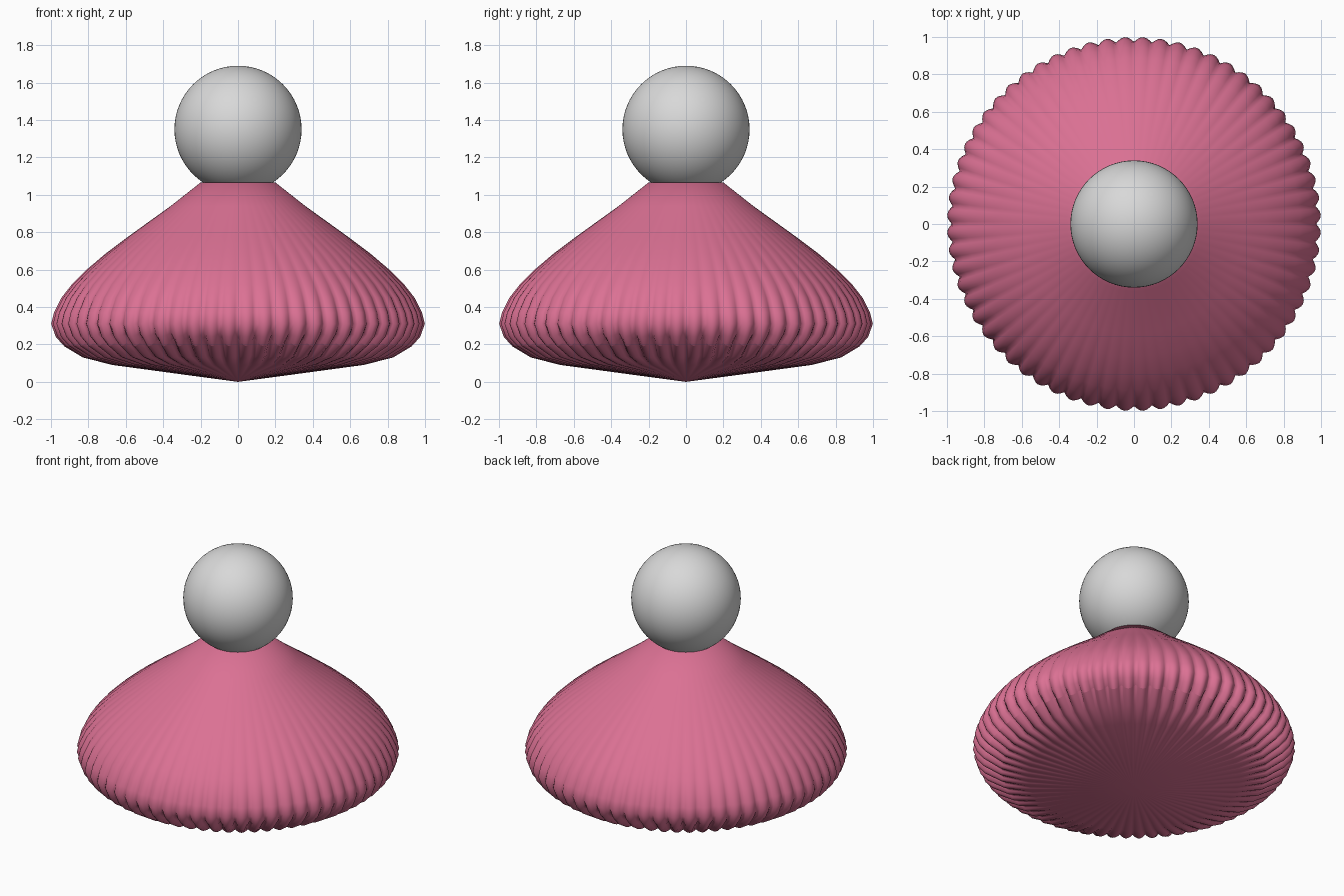
import bpy, bmesh, math

cube = bpy.data.objects.get("Cube")
if cube:
    bpy.data.objects.remove(cube, do_unlink=True)


def make_material(name, rgb):
    mat = bpy.data.materials.new(name)
    mat.use_nodes = True
    mat.diffuse_color = (*rgb, 1)
    mat.node_tree.nodes["Principled BSDF"].inputs["Base Color"].default_value = (*rgb, 1)
    return mat


pink = make_material("rose pink", (0.71, 0.165, 0.295))
grey = make_material("light grey", (0.69, 0.69, 0.69))

RIBS = 64      # pleats around the rim
STEPS = 6      # segments per pleat
COUNT = RIBS * STEPS

# Profile rows: radius, height, pleat depth, lift of the groove
PROFILE = [
    (0.30, 0.04, 0.010, 0), (0.67, 0.09, 0.020, 0), (0.83, 0.13, 0.028, 0.01),
    (0.93, 0.19, 0.035, 0.045),
    (0.975, 0.24, 0.032, 0.02), (1.0, 0.31, 0.026, 0), (0.985, 0.37, 0.020, 0),
    (0.945, 0.45, 0.014, 0), (0.89, 0.52, 0.009, 0), (0.81, 0.60, 0.006, 0),
    (0.71, 0.685, 0.004, 0), (0.59, 0.775, 0.002, 0), (0.36, 0.94, 0, 0),
    (0.20, 1.066, 0, 0),
]
CREASE_ROW = 3

# Pleated body: rounded ridges meeting in sharp grooves
bm = bmesh.new()
rings = []
for radius, height, depth, lift in PROFILE:
    ring = []
    for i in range(COUNT):
        angle = 2 * math.pi * i / COUNT
        groove = 1 - abs(math.sin(angle * RIBS / 2))
        r = radius - depth * groove
        ring.append(bm.verts.new((r * math.cos(angle), r * math.sin(angle),
                                  height + lift * groove)))
    rings.append(ring)

for low, high in zip(rings, rings[1:]):
    for i in range(COUNT):
        j = (i + 1) % COUNT
        bm.faces.new((low[i], low[j], high[j], high[i]))

# Pointed underside and neck cap
for ring, z in ((rings[0], 0), (rings[-1], 1.075)):
    tip = bm.verts.new((0, 0, z))
    for i in range(COUNT):
        bm.faces.new((ring[i], ring[(i + 1) % COUNT], tip))
bmesh.ops.recalc_face_normals(bm, faces=bm.faces)

for face in bm.faces:
    face.smooth = True
# Scalloped crease between the rim and the underside
crease = rings[CREASE_ROW]
for i in range(COUNT):
    edge = bm.edges.get((crease[i], crease[(i + 1) % COUNT]))
    edge.smooth = False

mesh = bpy.data.meshes.new("pleated_body")
bm.to_mesh(mesh)
bm.free()
mesh.materials.append(pink)
body = bpy.data.objects.new("pleated_body", mesh)
bpy.context.collection.objects.link(body)

# Round head
bpy.ops.mesh.primitive_uv_sphere_add(segments=64, ring_count=32, radius=0.34,
                                     location=(0, 0, 1.35))
head = bpy.context.object
head.name = "round_head"
head.data.materials.append(grey)
bpy.ops.object.shade_smooth()
